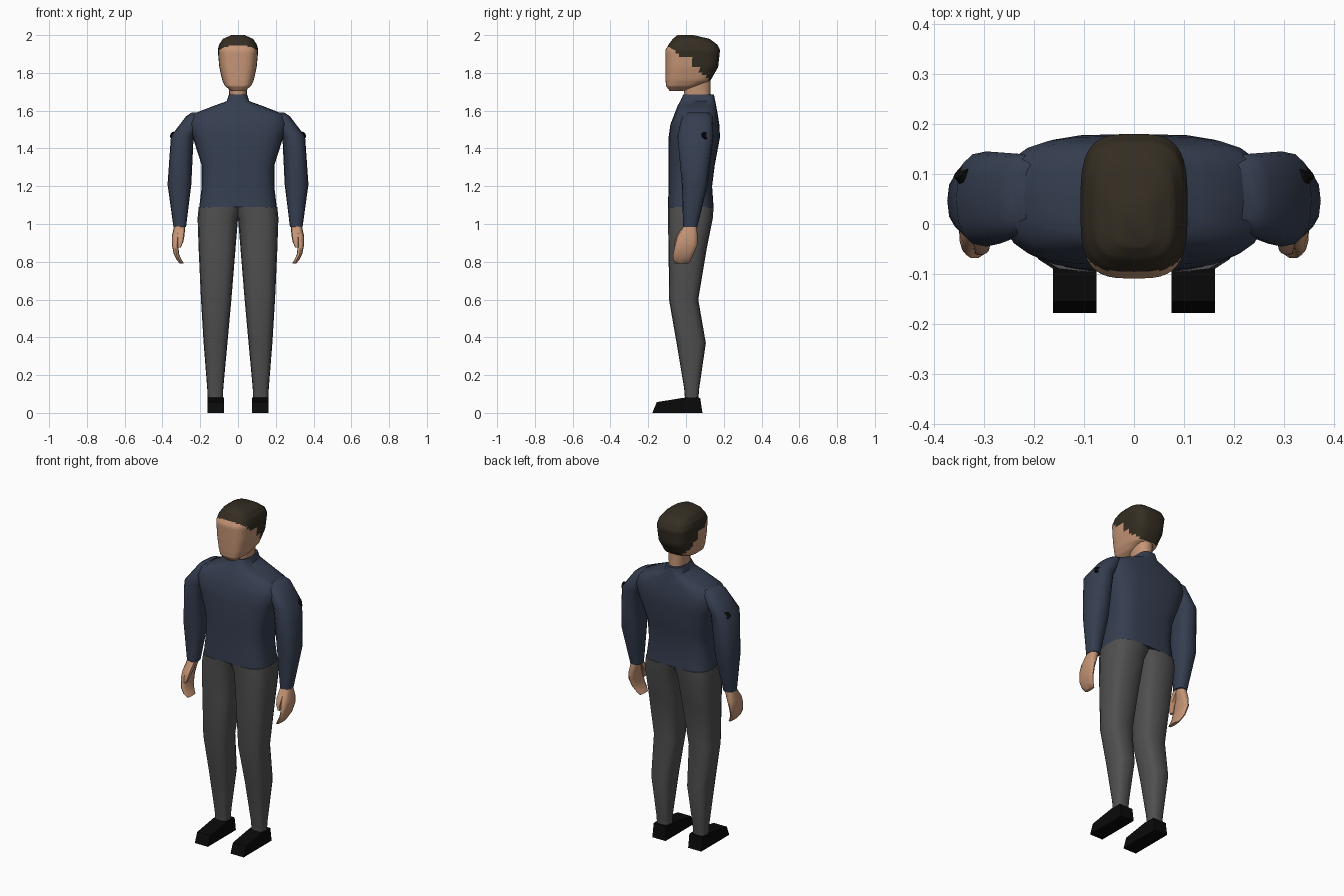
import bpy, bmesh, math
from mathutils import Vector

if "Cube" in bpy.data.objects:
    bpy.data.objects.remove(bpy.data.objects["Cube"])


def material(name, rgb):
    m = bpy.data.materials.new(name)
    m.diffuse_color = (*rgb, 1)
    m.use_nodes = True
    m.node_tree.nodes["Principled BSDF"].inputs["Base Color"].default_value = m.diffuse_color
    return m


SKIN = material("skin", (0.56, 0.30, 0.18))
HAIR = material("dark brown hair", (0.034, 0.026, 0.016))
SHIRT = material("navy shirt", (0.036, 0.048, 0.080))
PANTS = material("grey trousers", (0.080, 0.080, 0.080))
BLACK = material("black", (0.003, 0.003, 0.003))


def finish(bm, name, mats, mirror, angle=50):
    bmesh.ops.recalc_face_normals(bm, faces=bm.faces)
    me = bpy.data.meshes.new(name)
    bm.to_mesh(me)
    bm.free()
    for m in mats:
        me.materials.append(m)
    ob = bpy.data.objects.new(name, me)
    bpy.context.collection.objects.link(ob)
    bpy.ops.object.select_all(action='DESELECT')
    bpy.context.view_layer.objects.active = ob
    ob.select_set(True)
    bpy.ops.object.shade_smooth_by_angle(angle=math.radians(angle))
    if mirror:
        ob.modifiers.new("mirror", 'MIRROR').use_mirror_merge = False
    return ob


def loft(name, rings, mats, e=0.7, seg=16, mirror=False, steps=1, rule=None):
    """Skin rounded-box rings given as (z, x_min, x_max, y_min, y_max)."""
    dense = []
    for a, b in zip(rings, rings[1:]):
        dense += [[p + (q - p) * i / steps for p, q in zip(a, b)] for i in range(steps)]
    dense.append(rings[-1])
    bm = bmesh.new()
    loops = []
    for z, x0, x1, y0, y1 in dense:
        loop = []
        for i in range(seg):
            t = 2 * math.pi * i / seg
            c, s = round(math.cos(t), 6), round(math.sin(t), 6)
            x = math.copysign(abs(c) ** e, c) * (x1 - x0) / 2 + (x0 + x1) / 2
            y = math.copysign(abs(s) ** e, s) * (y1 - y0) / 2 + (y0 + y1) / 2
            loop.append(bm.verts.new((x, y, z)))
        loops.append(loop)
    for a, b in zip(loops, loops[1:]):
        for i in range(seg):
            j = (i + 1) % seg
            bm.faces.new((a[i], a[j], b[j], b[i]))
    bm.faces.new(loops[0])
    bm.faces.new(loops[-1])
    if rule:
        for f in bm.faces:
            f.material_index = rule(f.calc_center_median())
    return finish(bm, name, mats, mirror)


# Hairline height as a function of depth
HAIRLINE = [(-0.12, 1.945), (-0.085, 1.94), (-0.05, 1.90), (-0.02, 1.88), (0.02, 1.885),
            (0.05, 1.85), (0.06, 1.82), (0.13, 1.755), (0.2, 1.70)]


def is_hair(p):
    for (ya, za), (yb, zb) in zip(HAIRLINE, HAIRLINE[1:]):
        if ya <= p.y <= yb:
            return int(p.z > za + (zb - za) * (p.y - ya) / (yb - ya))
    return 0


# Head with hair, and neck
loft("head", [
    (1.703, -.035, .035, -.085, -.02), (1.73, -.068, .068, -.106, .06),
    (1.76, -.083, .083, -.108, .13), (1.83, -.099, .099, -.109, .17),
    (1.92, -.107, .107, -.109, .18), (1.95, -.100, .100, -.092, .165),
    (1.98, -.080, .080, -.070, .125), (2.0, -.035, .035, -.045, .04)],
    [SKIN, HAIR], e=0.6, seg=40, steps=5, rule=is_hair)
loft("neck", [(1.64, -.045, .045, -.005, .135), (1.70, -.048, .048, -.01, .13),
              (1.79, -.055, .055, -.01, .13)], [SKIN], e=0.85)

# Shirt body up to the collar
loft("torso", [
    (1.09, -.205, .205, -.096, .146), (1.20, -.192, .192, -.092, .138),
    (1.31, -.192, .192, -.092, .152), (1.46, -.240, .240, -.092, .180),
    (1.53, -.262, .262, -.082, .176), (1.58, -.245, .245, -.062, .168),
    (1.625, -.130, .130, -.045, .160), (1.65, -.060, .060, -.030, .155),
    (1.685, -.048, .048, -.015, .148)], [SHIRT], e=0.6, seg=24)

# Sleeves
loft("sleeves", [
    (1.59, .18, .245, .01, .12), (1.57, .18, .275, -.02, .14),
    (1.465, .235, .355, -.045, .145), (1.21, .247, .373, -.022, .115),
    (0.985, .275, .342, -.015, .060)], [SHIRT], e=0.8, mirror=True)

# Small black studs through the upper sleeves
bm = bmesh.new()
a, b = Vector((.255, .005, 1.42)), Vector((.345, .105, 1.47))
d = b - a
bmesh.ops.create_cone(bm, cap_ends=True, segments=10, radius1=.02, radius2=.02, depth=d.length)
bmesh.ops.transform(bm, verts=bm.verts, matrix=d.to_track_quat('Z', 'Y').to_matrix().to_4x4())
bmesh.ops.translate(bm, verts=bm.verts, vec=(a + b) / 2)
finish(bm, "sleeve_studs", [BLACK], True)

# Hands curling inward, with thumbs
loft("hands", [
    (0.995, .280, .337, -.010, .055), (0.935, .302, .350, -.045, .062),
    (0.89, .316, .350, -.058, .060), (0.84, .312, .340, -.068, .040),
    (0.81, .298, .324, -.068, .025), (0.79, .286, .308, -.058, .015)],
    [SKIN], e=0.75, seg=12, mirror=True)
loft("thumbs", [
    (0.985, .280, .320, -.015, .025), (0.94, .283, .325, -.050, -.005),
    (0.905, .290, .320, -.062, -.030), (0.875, .303, .320, -.062, -.042)],
    [SKIN], e=0.8, seg=8, mirror=True)

# Trouser legs
loft("trouser_legs", [
    (1.09, -.03, .208, -.096, .146), (1.03, .0, .214, -.096, .142),
    (0.86, .014, .208, -.092, .108), (0.60, .035, .196, -.090, .065),
    (0.37, .056, .182, -.050, .105), (0.13, .078, .163, -.010, .070),
    (0.07, .080, .160, -.005, .065)], [PANTS], e=0.7, mirror=True)

# Shoes: side profile extruded across the foot
bm = bmesh.new()
profile = [(-.178, 0), (.087, 0), (.075, .08), (0, .082), (-.155, .057)]
sides = [[bm.verts.new((x, y, z)) for y, z in profile] for x in (.075, .162)]
for s in sides:
    bm.faces.new(s)
for i in range(len(profile)):
    j = (i + 1) % len(profile)
    bm.faces.new((sides[0][i], sides[0][j], sides[1][j], sides[1][i]))
finish(bm, "shoes", [BLACK], True, 25)
